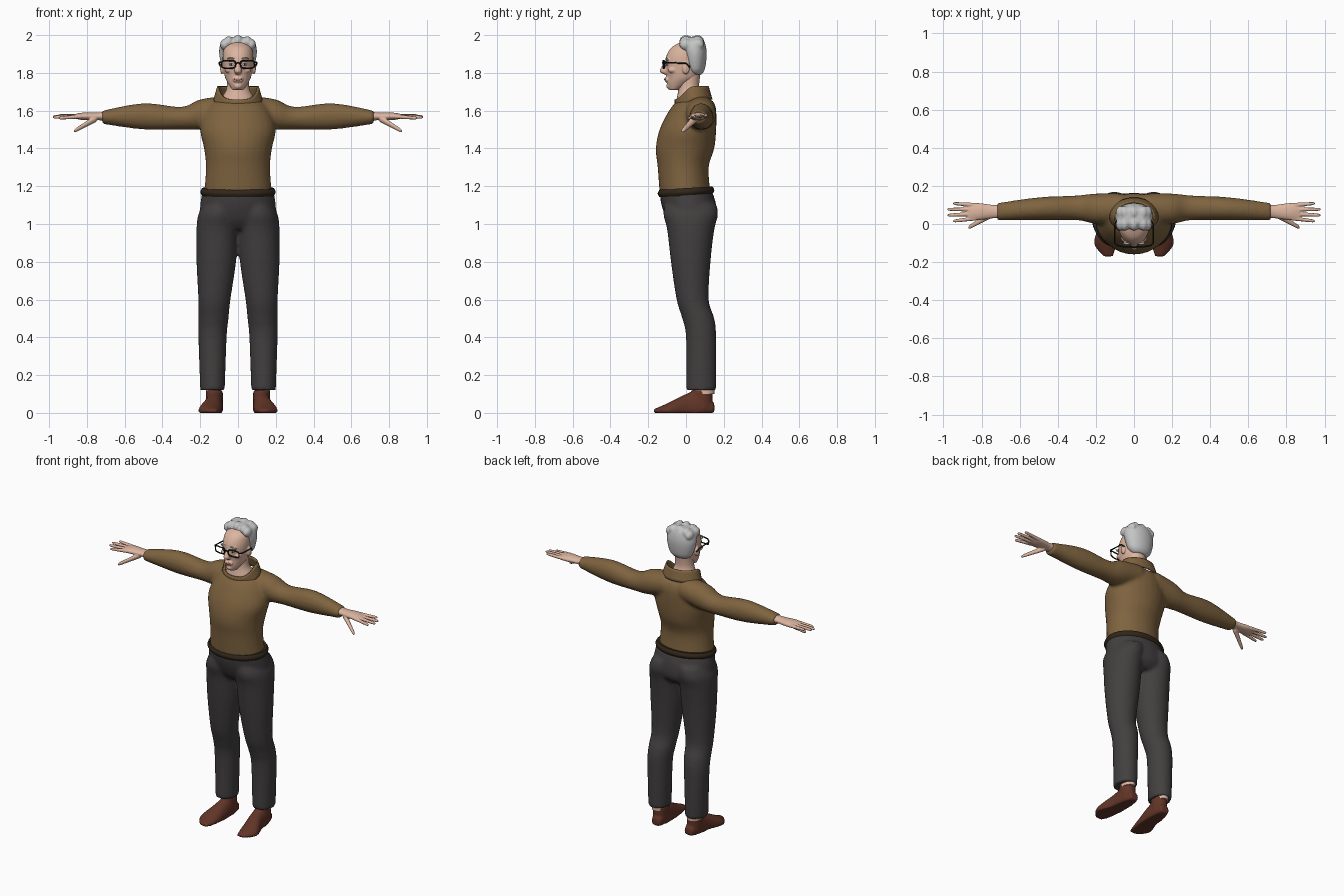
import bpy, bmesh, math
from mathutils import Vector, Matrix

if "Cube" in bpy.data.objects:
    bpy.data.objects.remove(bpy.data.objects["Cube"])


def material(name, red, green, blue):
    mat = bpy.data.materials.new(name)
    mat.use_nodes = True
    mat.diffuse_color = (red, green, blue, 1)
    mat.node_tree.nodes["Principled BSDF"].inputs["Base Color"].default_value = mat.diffuse_color
    return mat


WOOL = material("brown wool", .21, .125, .05)
CLOTH = material("charcoal cloth", .055, .05, .05)
BELT = material("dark belt", .03, .02, .01)
LEATHER = material("red brown leather", .12, .035, .02)
SKIN = material("skin", .72, .46, .35)
HAIR = material("grey hair", .55, .56, .55)
BLACK = material("black", .01, .01, .01)
WHITE = material("eye white", .7, .7, .7)
LIP = material("lip", .5, .24, .19)


def smooth_rows(rows, steps=4):
    """Catmull-Rom interpolation between section rows."""
    result = []
    for i in range(len(rows) - 1):
        quad = rows[max(i - 1, 0)], rows[i], rows[i + 1], rows[min(i + 2, len(rows) - 1)]
        for s in range(steps):
            t = s / steps
            result.append([b + t / 2 * (c - a + t * (2*a - 5*b + 4*c - d + t * (3*(b - c) + d - a)))
                           for a, b, c, d in zip(*quad)])
    return result + [rows[-1]]


def loft(bm, axis, rows, cap=True, sides=28):
    """Oval sections: position along the axis, then low and high on the other two axes."""
    along = "xyz".index(axis)
    rings = []
    for place, u_low, u_high, v_low, v_high in smooth_rows(rows):
        ring = []
        for k in range(sides):
            angle = math.tau * k / sides
            co = [(u_low + u_high + (u_high - u_low) * math.cos(angle)) / 2,
                  (v_low + v_high + (v_high - v_low) * math.sin(angle)) / 2]
            co.insert(along, place)
            ring.append(bm.verts.new(co))
        rings.append(ring)
    for lower, upper in zip(rings, rings[1:]):
        for k in range(sides):
            bm.faces.new((lower[k - 1], lower[k], upper[k], upper[k - 1]))
    if cap:
        bm.faces.new(rings[0])
        bm.faces.new(rings[-1])


def column(bm, rows, cap=True):
    """Upright form centred on x: height, half width, front, back."""
    loft(bm, "z", [(z, -half, half, front, back) for z, half, front, back in rows], cap)


def finger(bm, start, end, thick, thin):
    """Tapered digit with a rounded end."""
    start, end = Vector(start), Vector(end)
    rows = []
    for t, scale in ((0, 1), (.5, 1), (.9, 1), (1, .4)):
        p = start.lerp(end, t)
        r = (thick + (thin - thick) * t) * scale
        rows.append((p.x, p.y - r, p.y + r, p.z - r, p.z + r))
    loft(bm, "x", rows, sides=12)


def ball(bm, centre, size):
    bmesh.ops.create_uvsphere(bm, u_segments=20, v_segments=12, radius=1,
                              matrix=Matrix.Translation(centre) @ Matrix.Diagonal((*size, 1)))


def finish(name, bm, mat, mirror=False, voxel=0, relax=4):
    """Make the object; a voxel size fuses its overlapping forms into one skin."""
    bmesh.ops.recalc_face_normals(bm, faces=bm.faces)
    mesh = bpy.data.meshes.new(name)
    bm.to_mesh(mesh)
    bm.free()
    mesh.materials.append(mat)
    mesh.shade_smooth()
    mesh.set_sharp_from_angle(angle=math.radians(50))
    ob = bpy.data.objects.new(name, mesh)
    bpy.context.collection.objects.link(ob)
    if mirror:
        ob.modifiers.new("Mirror", "MIRROR").use_mirror_merge = False
    if voxel:
        fuse = ob.modifiers.new("Fuse", "REMESH")
        fuse.mode, fuse.voxel_size, fuse.use_smooth_shade = "VOXEL", voxel, True
        smooth = ob.modifiers.new("Relax", "SMOOTH")
        smooth.factor, smooth.iterations = .5, relax
    return ob


# Sweater: torso fused with both sleeves
bm = bmesh.new()
column(bm, [(1.16, .18, -.14, .13), (1.3, .17, -.15, .12), (1.4, .18, -.16, .15),
            (1.5, .2, -.14, .16), (1.6, .17, -.09, .16), (1.65, .13, -.05, .14)])
loft(bm, "x", [(.06, 0, .16, 1.53, 1.68), (.2, 0, .16, 1.5, 1.66), (.3, .02, .15, 1.5, 1.62),
               (.5, .02, .14, 1.5, 1.64), (.72, .02, .11, 1.53, 1.6)])
finish("sweater", bm, WOOL, mirror=True, voxel=.011, relax=6)

# Collar: open band, low at the throat and high behind
bm = bmesh.new()
column(bm, [(1.59, .13, -.06, .14), (1.66, .11, -.06, .12)], cap=False)
for v in bm.verts:
    t = min(max((v.co.y + .06) / .1, 0), 1)
    v.co.z += .07 * t * t * (3 - 2 * t)
finish("collar", bm, WOOL).modifiers.new("Thickness", "SOLIDIFY").thickness = .01

# Trousers: hips fused with both legs
bm = bmesh.new()
column(bm, [(.97, .15, -.06, .12), (1.02, .2, -.1, .16), (1.1, .2, -.13, .16), (1.17, .19, -.14, .14)])
loft(bm, "z", [(.12, .07, .2, 0, .16), (.4, .06, .21, 0, .16), (.5, .05, .21, -.02, .15),
               (.6, .04, .21, -.05, .12), (.8, .01, .22, -.08, .13), (.97, 0, .22, -.1, .15),
               (1.05, 0, .21, -.12, .17), (1.11, 0, .18, -.11, .16)])
finish("trousers", bm, CLOTH, mirror=True, voxel=.011)

# Belt, slightly raised behind
bm = bmesh.new()
column(bm, [(1.15, .19, -.14, .14), (1.17, .2, -.15, .15), (1.19, .19, -.14, .14)])
for v in bm.verts:
    v.co.z += v.co.y * .06
finish("belt", bm, BELT)

# Shoes with flat soles, and the ankles above them
bm = bmesh.new()
loft(bm, "y", [(.15, .09, .15, 0, .05), (.08, .08, .17, -.05, .12), (0, .08, .18, -.05, .1),
               (-.1, .09, .21, -.03, .05), (-.17, .11, .16, 0, .02)])
loft(bm, "z", [(z, .08, .17, .03, .14) for z in (.02, .12)])
for v in bm.verts:
    v.co.z = max(v.co.z, 0)
finish("shoes", bm, LEATHER, mirror=True, voxel=.008, relax=2)
bm = bmesh.new()
loft(bm, "z", [(z, .09, .17, .04, .15) for z in (.1, .14)])
finish("ankles", bm, SKIN, mirror=True)

# Hands: palm, four evenly spread fingers and a thumb
bm = bmesh.new()
loft(bm, "x", [(.69, .03, .1, 1.54, 1.6), (.74, .03, .1, 1.55, 1.59),
               (.82, .02, .11, 1.55, 1.59), (.87, .02, .1, 1.56, 1.58)])
for k in range(4):
    reach = .98 if k in (1, 2) else .95
    finger(bm, (.83, .03 + k * .023, 1.57), (reach, .015 + k * .031, 1.56 + k * .005), .012, .008)
finger(bm, (.75, .05, 1.56), (.87, -.02, 1.49), .02, .01)
finish("hands", bm, SKIN, mirror=True, voxel=.004, relax=2)

# Neck
bm = bmesh.new()
column(bm, [(1.6, .1, -.06, .11), (1.66, .09, -.05, .1), (1.72, .06, -.04, .07), (1.82, .06, -.04, .08)])
finish("neck", bm, SKIN)

# Head with nose, chin, mouth, brow, ears and cheeks
bm = bmesh.new()
column(bm, [(1.71, .03, -.09, -.04), (1.74, .05, -.1, .02), (1.78, .07, -.1, .07), (1.85, .08, -.11, .09),
            (1.9, .08, -.1, .1), (1.94, .07, -.07, .1), (1.97, .03, -.01, .06)])
column(bm, [(1.79, .01, -.11, -.09), (1.81, .02, -.14, -.09), (1.86, .01, -.11, -.09)])
ball(bm, (0, -.09, 1.73), (.02, .015, .015))
ball(bm, (0, -.1, 1.765), (.03, .014, .016))
for side in (-1, 1):
    ball(bm, (side * .034, -.097, 1.87), (.026, .01, .008))
    ball(bm, (side * .084, 0, 1.825), (.011, .02, .032))
    ball(bm, (side * .05, -.07, 1.815), (.02, .025, .016))
finish("head", bm, SKIN, voxel=.0045)

# Hair: back and sides, with two rows of tufts arched over the crown
bm = bmesh.new()
column(bm, [(1.79, .05, .03, .08), (1.82, .08, 0, .1), (1.9, .1, -.02, .11),
            (1.96, .09, -.03, .1), (1.99, .05, 0, .08)])
for k in range(5):
    angle = math.pi * k / 4
    for y in (0, .06):
        ball(bm, (.07 * math.cos(angle), y, 1.95 + .02 * math.sin(angle)), (.025, .035, .03))
finish("hair", bm, HAIR, voxel=.0065, relax=2)

# Eyes, pupils, eyebrows and lips
for name, mat, centre, size in (("eyes", WHITE, (.035, -.1, 1.845), (.014, .006, .006)),
                                ("pupils", BLACK, (.035, -.104, 1.845), (.005, .003, .005)),
                                ("eyebrows", HAIR, (.038, -.104, 1.877), (.02, .005, .004)),
                                ("lips", LIP, (0, -.11, 1.766), (.023, .006, .006))):
    bm = bmesh.new()
    ball(bm, centre, size)
    finish(name, bm, mat, mirror=name != "lips")


# Glasses: two rims, a bridge and two temples
def wire(name, points, closed=False):
    curve = bpy.data.curves.new(name, "CURVE")
    curve.dimensions, curve.bevel_depth, curve.bevel_resolution = "3D", .004, 2
    spline = curve.splines.new("POLY")
    spline.points.add(len(points) - 1)
    for point, co in zip(spline.points, points):
        point.co = (*co, 1)
    spline.use_cyclic_u = closed
    curve.materials.append(BLACK)
    ob = bpy.data.objects.new(name, curve)
    bpy.context.collection.objects.link(ob)
    bpy.ops.object.select_all(action="DESELECT")
    ob.select_set(True)
    bpy.context.view_layer.objects.active = ob
    bpy.ops.object.convert(target="MESH")


def rounded(value):
    return math.copysign(math.sqrt(abs(value)), value)


for name, side in (("left", 1), ("right", -1)):
    rim = []
    for k in range(24):
        angle = math.tau * k / 24
        dx, dz = .037 * rounded(math.cos(angle)), .02 * rounded(math.sin(angle))
        rim.append((side * (.05 + dx), -.12 + max(dx, 0) / 5, 1.845 + dz))
    wire(name + "_rim", rim, closed=True)
    wire(name + "_temple", [(side * x, y, z) for x, y, z in
                            ((.087, -.113, 1.855), (.1, -.1, 1.855), (.1, 0, 1.85), (.09, .02, 1.83))])
wire("glasses_bridge", [(-.015, -.12, 1.85), (0, -.123, 1.854), (.015, -.12, 1.85)])
